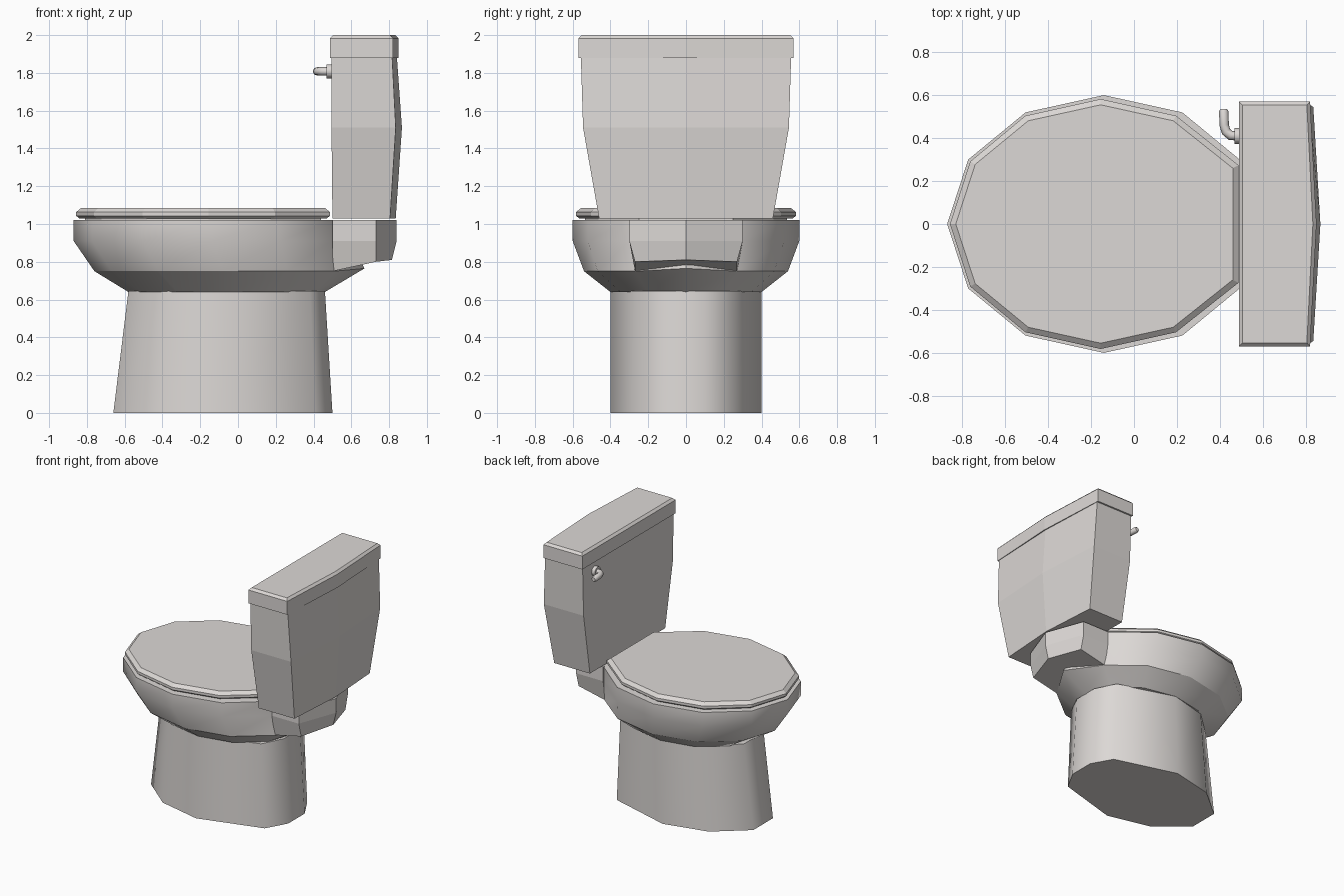
import bpy, bmesh, math

if "Cube" in bpy.data.objects:
    bpy.data.objects.remove(bpy.data.objects["Cube"])

mat = bpy.data.materials.new("warm_white_ceramic")
mat.diffuse_color = (0.72, 0.69, 0.67, 1)
mat.use_nodes = True
mat.node_tree.nodes["Principled BSDF"].inputs["Base Color"].default_value = mat.diffuse_color


def finish(ob, smooth=None):
    ob.data.materials.append(mat)
    if smooth:
        bpy.ops.object.select_all(action='DESELECT')
        ob.select_set(True)
        bpy.context.view_layer.objects.active = ob
        bpy.ops.object.shade_smooth_by_angle(angle=math.radians(smooth))


def loft(name, rings, smooth=None):
    """Skin a stack of equal-length point rings and cap both ends."""
    bm = bmesh.new()
    loops = [[bm.verts.new(p) for p in r] for r in rings]
    n = len(loops[0])
    for a, b in zip(loops, loops[1:]):
        for i in range(n):
            j = (i + 1) % n
            bm.faces.new((a[i], a[j], b[j], b[i]))
    bm.faces.new(loops[0][::-1])
    bm.faces.new(loops[-1])
    bmesh.ops.recalc_face_normals(bm, faces=bm.faces)
    me = bpy.data.meshes.new(name)
    bm.to_mesh(me)
    bm.free()
    ob = bpy.data.objects.new(name, me)
    bpy.context.collection.objects.link(ob)
    finish(ob, smooth)
    return ob


def oval(cx, rx, ry, z):
    """Twelve-sided oval; vertex 0 is at the rear (+x)."""
    return [(cx + rx * math.cos(i * math.pi / 6), ry * math.sin(i * math.pi / 6), z)
            for i in range(12)]


# Pedestal: ten-sided foot, narrower in x at the top
half = [(0.50, 0.10), (0.41, 0.26), (-0.08, 0.40), (-0.42, 0.32), (-0.66, 0.12)]
foot = half + [(x, -y) for x, y in reversed(half)]
loft("pedestal", [[(x, y, 0) for x, y in foot],
                  [(-0.06 + (x + 0.08) * 0.897, y, 0.645) for x, y in foot]], 52)

# Bowl: flared underside, then curved wall up to the rim
mid = oval(-0.08, 0.68, 0.54, 0.75)
mid[0] = (0.67, 0, 0.765)
loft("bowl_underside", [oval(-0.06, 0.52, 0.40, 0.64), mid], 35)
loft("bowl", [mid, oval(-0.14, 0.73, 0.60, 0.91), oval(-0.14, 0.73, 0.60, 1.02)], 40)


# Shelf behind the bowl that carries the tank
def shelf(y, xe, z0, z1, z2):
    return [(0.50, -y, z0), (0.73, -y, z1), (xe, 0, z2), (0.73, y, z1), (0.50, y, z0)]


loft("tank_shelf", [shelf(0.27, 0.815, 0.75, 0.80, 0.81),
                    shelf(0.30, 0.84, 0.91, 0.91, 0.91),
                    shelf(0.30, 0.84, 1.02, 1.02, 1.02)])


# Seat lid: oval with a flat back and bevelled edges
def lid_ring(grow, z):
    r = oval(-0.155, 0.675 + grow, 0.555 + grow, z)[1:]
    r[0] = (0.46 + grow, 0.26 + grow / 2, z)
    r[-1] = (0.46 + grow, -0.26 - grow / 2, z)
    return r


loft("seat_gasket", [lid_ring(-0.02, 1.01), lid_ring(-0.02, 1.04)])
loft("seat_lid", [lid_ring(0.01, 1.03), lid_ring(0.027, 1.043),
                  lid_ring(0.027, 1.063), lid_ring(0.0, 1.085)])


# Tank and its lid: rear wall bows out to a ridge at the middle
def tank_ring(xf, xs, xc, y, z):
    return [(xf, -y, z), (xs, -y, z), (xc, 0, z), (xs, y, z), (xf, y, z)]


loft("tank", [tank_ring(0.50, 0.805, 0.835, 0.46, 1.03),
              tank_ring(0.495, 0.835, 0.868, 0.545, 1.51),
              tank_ring(0.495, 0.815, 0.84, 0.557, 1.90)])
loft("tank_lid", [tank_ring(0.488, 0.82, 0.85, 0.57, 1.88),
                  tank_ring(0.488, 0.82, 0.85, 0.57, 1.983),
                  tank_ring(0.505, 0.805, 0.833, 0.553, 2.0)])

# Flush handle: round base and a bent lever
bpy.ops.mesh.primitive_cylinder_add(vertices=12, radius=0.037, depth=0.035,
                                    location=(0.485, 0.41, 1.808),
                                    rotation=(0, math.pi / 2, 0))
base = bpy.context.object
base.name = "handle_base"
finish(base, 35)

cu = bpy.data.curves.new("flush_handle", 'CURVE')
cu.dimensions = '3D'
cu.bevel_depth = 0.022
cu.bevel_resolution = 2
cu.use_fill_caps = True
path = [(0.49, 0.41), (0.45, 0.412), (0.429, 0.43), (0.42, 0.46), (0.418, 0.525), (0.418, 0.535)]
sp = cu.splines.new('POLY')
sp.points.add(len(path) - 1)
for p, (x, y) in zip(sp.points, path):
    p.co = (x, y, 1.808, 1)
sp.points[-1].radius = 0.7
lever = bpy.data.objects.new("flush_handle", cu)
bpy.context.collection.objects.link(lever)
cu.materials.append(mat)
